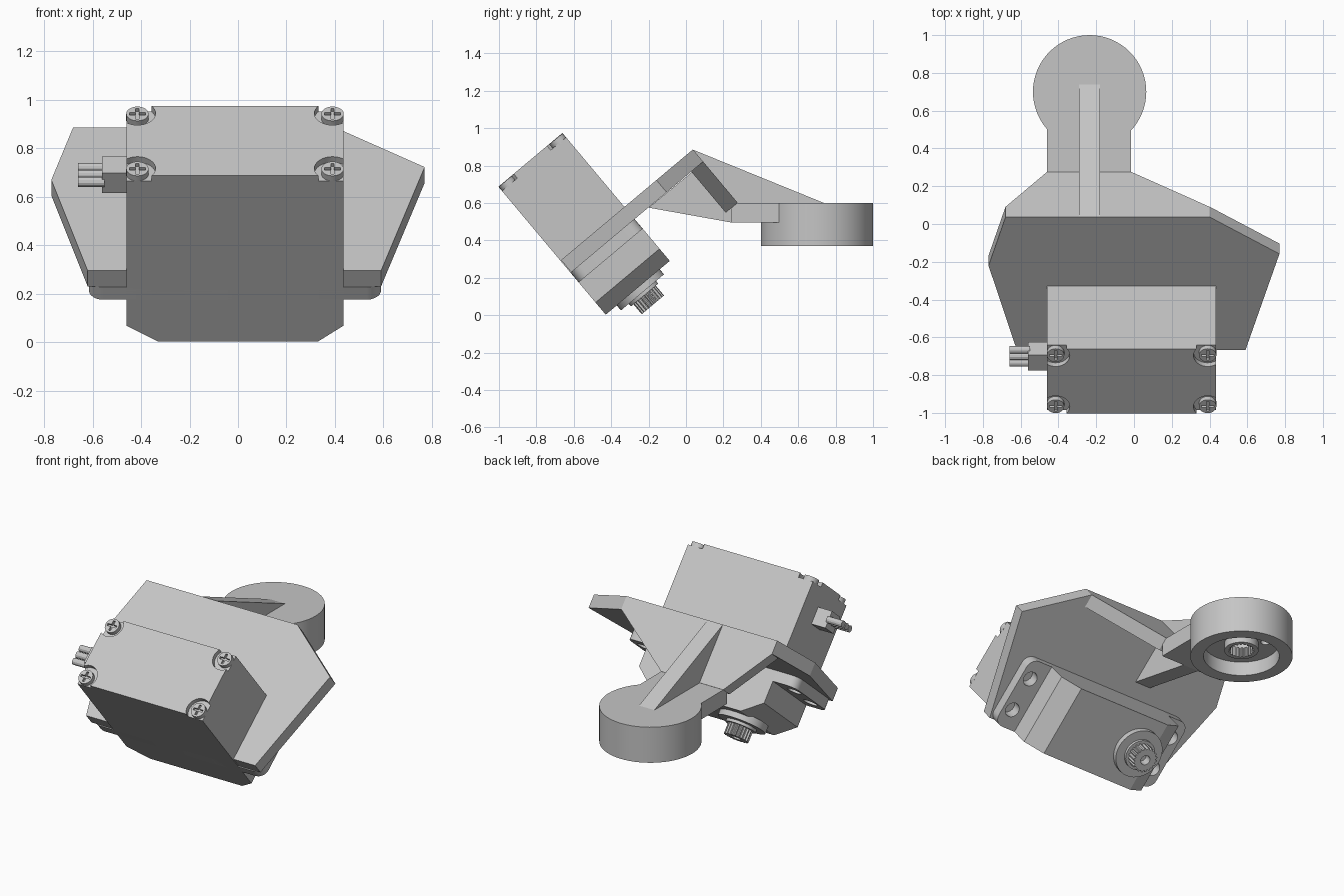
import bpy, bmesh, math
from mathutils import Matrix

cube = bpy.data.objects.get("Cube")
if cube:
    bpy.data.objects.remove(cube, do_unlink=True)

grey = bpy.data.materials.new("plain_grey")
grey.use_nodes = True
grey.diffuse_color = (0.56, 0.56, 0.56, 1)
grey.node_tree.nodes["Principled BSDF"].inputs["Base Color"].default_value = (0.56, 0.56, 0.56, 1)

TILT = Matrix.Rotation(math.radians(40), 4, "X")   # frame of servo and mounting plate
FLAT = Matrix.Identity(4)                          # frame of the arm


def prism(name, outline, lo, hi, axis="z", frame=TILT):
    """Extrude a 2D outline along an axis between lo and hi."""
    place = {"x": lambda a, b, c: (c, a, b),
             "y": lambda a, b, c: (a, c, b),
             "z": lambda a, b, c: (a, b, c)}[axis]
    bm = bmesh.new()
    bottom = [bm.verts.new(place(a, b, lo)) for a, b in outline]
    top = [bm.verts.new(place(a, b, hi)) for a, b in outline]
    bm.faces.new(bottom)
    bm.faces.new(top)
    for i in range(len(outline)):
        j = (i + 1) % len(outline)
        bm.faces.new((bottom[i], bottom[j], top[j], top[i]))
    bmesh.ops.recalc_face_normals(bm, faces=bm.faces)
    bm.transform(frame)
    mesh = bpy.data.meshes.new(name)
    bm.to_mesh(mesh)
    bm.free()
    mesh.materials.append(grey)
    ob = bpy.data.objects.new(name, mesh)
    bpy.context.collection.objects.link(ob)
    return ob


def rect(x0, x1, y0, y1):
    return [(x0, y0), (x1, y0), (x1, y1), (x0, y1)]


def circle(cx, cy, r, n=32):
    return [(cx + r * math.cos(math.tau * i / n), cy + r * math.sin(math.tau * i / n))
            for i in range(n)]


def spline(cx, cy, outer, inner, teeth=20):
    pts = []
    for i in range(teeth * 4):
        r = outer if i % 4 < 2 else inner
        a = math.tau * i / (teeth * 4)
        pts.append((cx + r * math.cos(a), cy + r * math.sin(a)))
    return pts


def rounded(x0, x1, y0, y1, r, n=6):
    pts = []
    corners = [(x1 - r, y1 - r), (x0 + r, y1 - r), (x0 + r, y0 + r), (x1 - r, y0 + r)]
    for k, (cx, cy) in enumerate(corners):
        for i in range(n + 1):
            a = math.pi / 2 * (k + i / n)
            pts.append((cx + r * math.cos(a), cy + r * math.sin(a)))
    return pts


def select(ob):
    bpy.ops.object.select_all(action="DESELECT")
    ob.select_set(True)
    bpy.context.view_layer.objects.active = ob


def cut(ob, *cutters):
    select(ob)
    for cutter in cutters:
        mod = ob.modifiers.new("cut", "BOOLEAN")
        mod.operation = "DIFFERENCE"
        mod.object = cutter
        bpy.ops.object.modifier_apply(modifier=mod.name)
        bpy.data.objects.remove(cutter, do_unlink=True)


# Servo body with chamfered lower ends and screw pockets on top
X0, X1, V0, V1 = -0.46, 0.435, -0.327, 0.12
LOW, TOP = 0.278, 1.171
body = prism("servo_body", [(-0.33, LOW), (0.33, LOW), (X1, 0.363), (X1, TOP),
                            (X0, TOP), (X0, 0.363)], V0, V1, "y")
for x in (X0 + 0.045, X1 - 0.045):
    for v in (V0 + 0.047, V1 - 0.047):
        cut(body, prism("pocket", circle(x, v, 0.075), TOP - 0.03, TOP + 0.05))
        screw = prism("case_screw", circle(x, v, 0.046, 24), TOP - 0.04, TOP - 0.002)
        cut(screw,
            prism("slot", rect(x - 0.033, x + 0.033, v - 0.007, v + 0.007), TOP - 0.018, TOP + 0.02),
            prism("slot", rect(x - 0.007, x + 0.007, v - 0.033, v + 0.033), TOP - 0.018, TOP + 0.02))

# Mounting ears with four holes
ears = prism("servo_ears", rounded(-0.615, 0.59, V0, V1, 0.06), 0.503, 0.57)
for x in (-0.55, 0.525):
    for v in (-0.21, 0.003):
        cut(ears, prism("hole", circle(x, v, 0.045, 24), 0.45, 0.6))

# Output collar and splined shaft
SX, SV = -0.235, -0.1
prism("shaft_collar", circle(SX, SV, 0.15, 40), 0.243, 0.29)
prism("shaft_step", circle(SX, SV, 0.095), 0.225, 0.25)
shaft = prism("output_shaft", spline(SX, SV, 0.078, 0.068), 0.156, 0.24)
cut(shaft, prism("hole", circle(SX, SV, 0.03, 20), 0.1, 0.21))

# Cable plug and three wires
prism("cable_plug", rect(-0.146, -0.04, 0.925, 1.033), -0.56, -0.45, "x")
for i in (-1, 0, 1):
    prism("wire", circle(-0.093 + 0.045 * i, 0.979, 0.021, 12), -0.66, -0.55, "x")

# Mounting plate
prism("mounting_plate", [(-0.62, -0.322), (0.59, -0.322), (0.77, 0.343), (0.40, 0.598),
                         (-0.68, 0.598), (-0.77, 0.261)], 0.57, 0.655)

# Tapered wall joining plate and arm
prism("tapered_wall", [(-0.68, 0.571), (0.40, 0.571), (-0.015, 0.283), (-0.46, 0.283)],
      0.515, 0.598, "y")

# Arm, upper and lower ribs
prism("arm", rect(-0.46, -0.015, 0.24, 0.52), 0.495, 0.60, frame=FLAT)
prism("upper_rib", [(0.037, 0.885), (0.74, 0.599), (0.26, 0.58), (0.07, 0.82)],
      -0.29, -0.18, "x", FLAT)
prism("lower_rib", [(-0.2, 0.575), (0.24, 0.496), (0.25, 0.57), (0.05, 0.78)],
      -0.29, -0.18, "x", FLAT)

# Round hub, hollow underneath, with splined socket
HX, HY = -0.235, 0.70
hub = prism("round_hub", circle(HX, HY, 0.30, 64), 0.37, 0.60, frame=FLAT)
cut(hub,
    prism("cavity", circle(HX, HY, 0.222, 48), 0.3, 0.46, frame=FLAT),
    prism("hole", circle(HX - 0.1, HY + 0.1, 0.028, 20), 0.4, 0.53, frame=FLAT),
    prism("hole", circle(HX, HY, 0.078), 0.4, 0.53, frame=FLAT))
socket = prism("splined_socket", circle(HX, HY, 0.1, 40), 0.41, 0.47, frame=FLAT)
cut(socket, prism("hole", spline(HX, HY, 0.076, 0.066), 0.3, 0.6, frame=FLAT))

# Smooth the round sides, keep hard edges sharp
for ob in list(bpy.context.scene.objects):
    if ob.type == "MESH":
        select(ob)
        bpy.ops.object.shade_smooth_by_angle(angle=math.radians(25))
